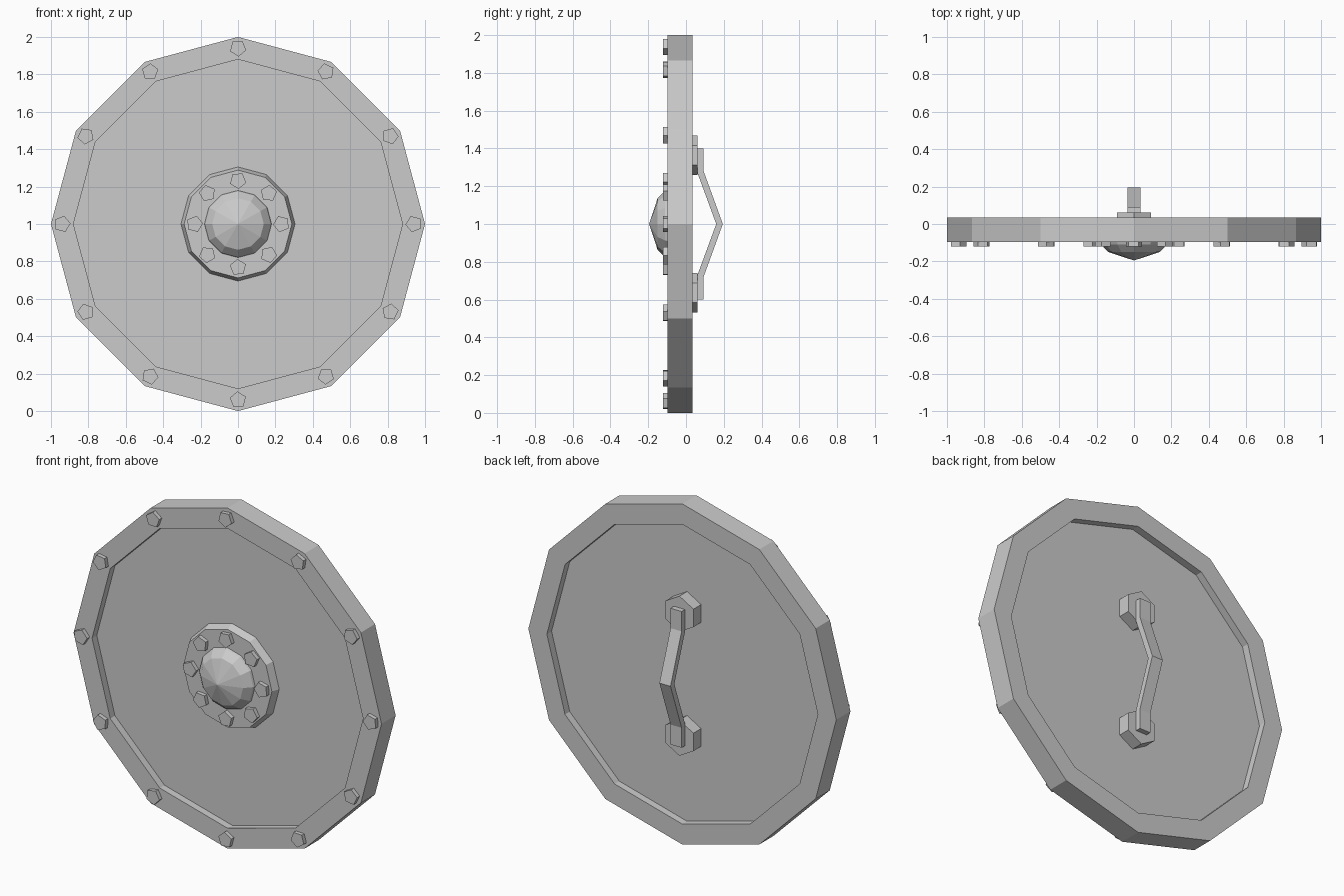
import bpy
import bmesh
from math import sin, cos, tau, radians

if "Cube" in bpy.data.objects:
    bpy.data.objects.remove(bpy.data.objects["Cube"])

CZ = 1.0  # height of the shield centre


def make_object(name, bm):
    bmesh.ops.recalc_face_normals(bm, faces=bm.faces)
    mesh = bpy.data.meshes.new(name)
    bm.to_mesh(mesh)
    bm.free()
    obj = bpy.data.objects.new(name, mesh)
    bpy.context.collection.objects.link(obj)
    return obj


def lathe(name, sides, profile, x=0.0, z=CZ, phase=0.0, closed=False):
    """Spin (radius, y) points about the y axis; capped unless a closed loop."""
    bm = bmesh.new()
    rings = []
    for r, y in profile:
        rings.append([bm.verts.new((x + r * cos(phase + tau * i / sides), y,
                                    z + r * sin(phase + tau * i / sides)))
                      for i in range(sides)])
    pairs = list(zip(rings, rings[1:]))
    if closed:
        pairs.append((rings[-1], rings[0]))
    else:
        bm.faces.new(rings[0])
        bm.faces.new(rings[-1])
    for a, b in pairs:
        for i in range(sides):
            j = (i + 1) % sides
            bm.faces.new((a[i], a[j], b[j], b[i]))
    bmesh.ops.remove_doubles(bm, verts=bm.verts, dist=1e-5)
    return make_object(name, bm)


def rivet_circle(name, count, radius, y_back):
    for i in range(count):
        a = tau * i / count
        lathe(f"{name}_{i + 1}", 5, [(0.045, y_back), (0.045, -0.121)],
              radius * cos(a), CZ + radius * sin(a), a + radians(40))


# Twelve-sided rim and the recessed panel inside it
lathe("rim", 12, [(1.0, -0.097), (1.0, 0.034), (0.88, 0.034), (0.88, -0.097)],
      closed=True)
lathe("panel", 12, [(0.885, -0.053), (0.885, -0.010)])

# Central boss: tapered plate and faceted dome
lathe("boss_plate", 12, [(0.305, -0.053), (0.288, -0.097)])
lathe("boss_dome", 12, [(0.182, -0.09), (0.175, -0.11), (0.138, -0.150),
                        (0.0, -0.195)])

# Five-sided rivets
rivet_circle("rim_rivet", 12, 0.94, -0.09)
rivet_circle("boss_rivet", 8, 0.232, -0.09)

# Hexagonal handle mounts
for label, s in (("upper", 1), ("lower", -1)):
    lathe(f"{label}_handle_mount", 6, [(0.105, -0.02), (0.105, 0.061)],
          z=CZ + s * 0.364, phase=radians(90))

# Bent strap handle: side outline extruded across x
outer = [(0.092, 0.40), (0.092, 0.283), (0.195, 0.0)]
inner = [(0.160, 0.0), (0.060, 0.272), (0.060, 0.40)]
outline = (outer + [(y, -z) for y, z in outer[1::-1]]
           + [(y, -z) for y, z in inner[:0:-1]] + inner)
bm = bmesh.new()
face = bm.faces.new([bm.verts.new((-0.036, y, CZ + z)) for y, z in outline])
ext = bmesh.ops.extrude_face_region(bm, geom=[face])
bmesh.ops.translate(bm, vec=(0.072, 0, 0),
                    verts=[g for g in ext["geom"]
                           if isinstance(g, bmesh.types.BMVert)])
if not face.is_valid or all(len(e.link_faces) == 2 for e in bm.edges):
    pass
else:
    bmesh.ops.holes_fill(bm, edges=[e for e in bm.edges if e.is_boundary])
make_object("handle", bm)
